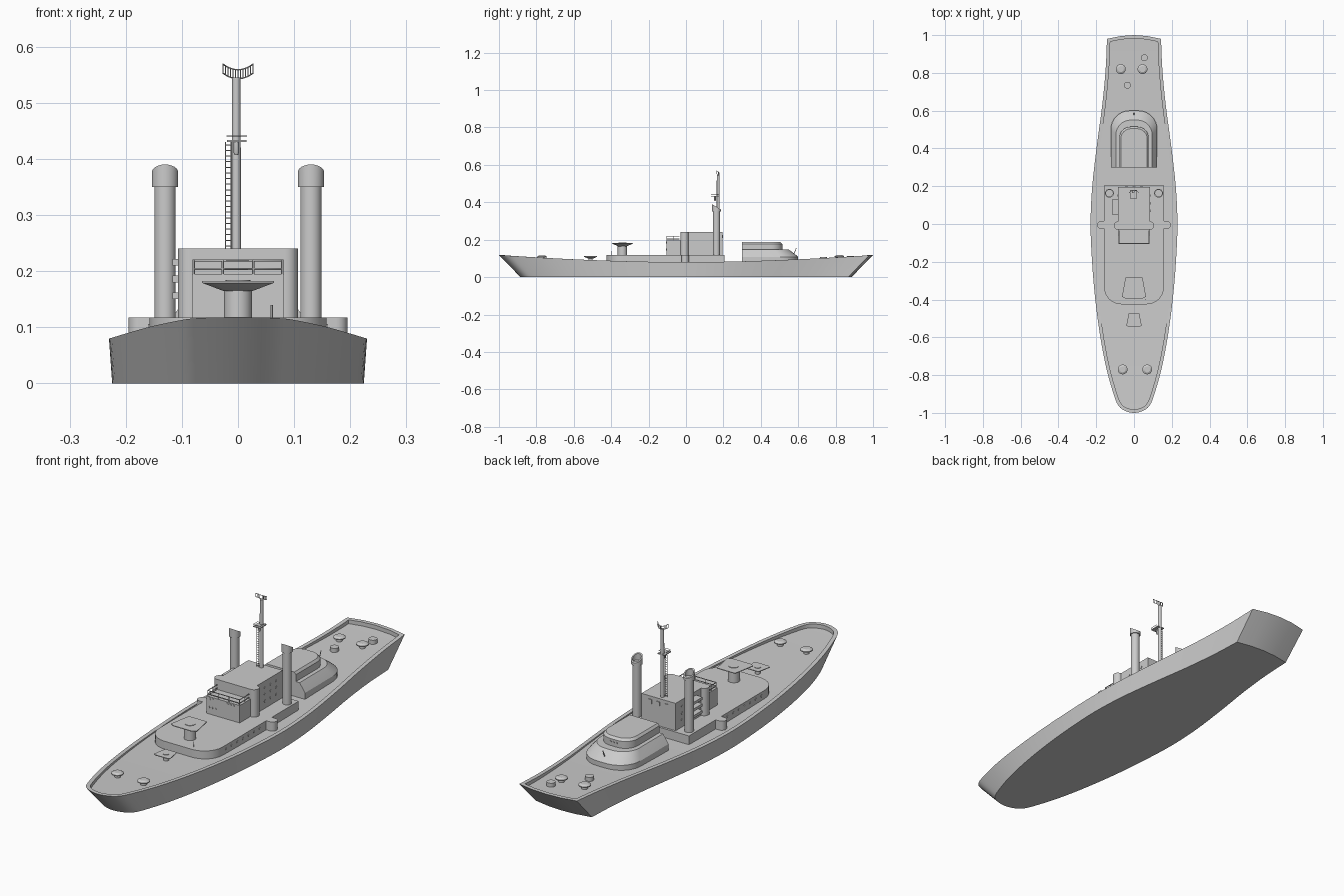
import bpy, bmesh, math
from mathutils import Vector

if "Cube" in bpy.data.objects:
    bpy.data.objects.remove(bpy.data.objects["Cube"], do_unlink=True)

grey = bpy.data.materials.new("ship_grey")
grey.use_nodes = True
grey.diffuse_color = (0.6, 0.6, 0.6, 1)
grey.node_tree.nodes["Principled BSDF"].inputs["Base Color"].default_value = (0.6, 0.6, 0.6, 1)


def finish(name, bm, smooth=True):
    bmesh.ops.remove_doubles(bm, verts=bm.verts, dist=1e-5)
    bmesh.ops.recalc_face_normals(bm, faces=bm.faces)
    me = bpy.data.meshes.new(name)
    bm.to_mesh(me)
    bm.free()
    me.materials.append(grey)
    ob = bpy.data.objects.new(name, me)
    bpy.context.collection.objects.link(ob)
    if smooth:
        bpy.ops.object.select_all(action='DESELECT')
        bpy.context.view_layer.objects.active = ob
        ob.select_set(True)
        bpy.ops.object.shade_smooth_by_angle(angle=math.radians(30))
    return ob


def loft(name, rings):
    """Closed rings of equal length, capped at both ends."""
    bm = bmesh.new()
    vs = [[bm.verts.new(p) for p in r] for r in rings]
    n = len(vs[0])
    for a, b in zip(vs, vs[1:]):
        for i in range(n):
            bm.faces.new((a[i], a[(i + 1) % n], b[(i + 1) % n], b[i]))
    bm.faces.new(vs[0])
    bm.faces.new(vs[-1])
    return finish(name, bm)


def box(name, x0, x1, y0, y1, z0, z1):
    plan = ((x0, y0), (x1, y0), (x1, y1), (x0, y1))
    return loft(name, [[(x, y, z) for x, y in plan] for z in (z0, z1)])


def turned(name, x, y, profile, seg=24):
    """Round part from (radius, height) pairs."""
    angles = [math.tau * i / seg for i in range(seg)]
    return loft(name, [[(x + r * math.cos(a), y + r * math.sin(a), z) for a in angles]
                       for r, z in profile])


def round_end(w, y_flat, y_round, r, z, seg=8):
    """Plan with square corners at y_flat and rounded corners at y_round."""
    s = 1 if y_round > y_flat else -1
    pts = [(w, y_flat, z)]
    for side in (1, -1):
        for i in range(seg + 1):
            a = math.pi / 2 * (i / seg if side > 0 else 1 - i / seg)
            pts.append((side * (w - r + r * math.cos(a)), y_round + s * r * (math.sin(a) - 1), z))
    return pts + [(-w, y_flat, z)]


def capsule(name, w, y, r, z0, z1):
    plan = []
    for side in (1, -1):
        for i in range(13):
            a = math.pi * (i / 12 - 0.5) + (0 if side > 0 else math.pi)
            plan.append((side * (w - r) + r * math.cos(a), y + r * math.sin(a)))
    return loft(name, [[(px, py, z) for px, py in plan] for z in (z0, z1)])


def tube(name, pts, r):
    cu = bpy.data.curves.new(name, 'CURVE')
    cu.dimensions = '3D'
    cu.bevel_depth = r
    cu.bevel_resolution = 1
    cu.use_fill_caps = True
    sp = cu.splines.new('POLY')
    sp.points.add(len(pts) - 1)
    for p, co in zip(sp.points, pts):
        p.co = (*co, 1)
    cu.materials.append(grey)
    ob = bpy.data.objects.new(name, cu)
    bpy.context.collection.objects.link(ob)
    return ob


def porthole(name, loc, axis, r=0.0055):
    """Thin round plate facing along an axis."""
    bm = bmesh.new()
    bmesh.ops.create_cone(bm, cap_ends=True, segments=12, radius1=r, radius2=r, depth=0.004)
    q = Vector(axis).to_track_quat('Z', 'Y')
    for v in bm.verts:
        v.co = q @ v.co + Vector(loc)
    return finish(name, bm, False)


def sheer(y):
    return 0.08 + 0.038 * abs(y) ** 1.8


def deck_z(y):
    return sheer(y) - 0.004 - 0.014 * y * y


# Hull: half plan from bow centre to stern corner, smoothed
half = [(0, -1), (0.045, -0.99), (0.08, -0.965), (0.105, -0.91), (0.145, -0.77), (0.178, -0.6),
        (0.205, -0.4), (0.222, -0.2), (0.23, 0), (0.221, 0.2), (0.196, 0.42), (0.168, 0.63),
        (0.15, 0.82), (0.143, 0.98)]
ctrl = [Vector(p) for p in half]
ext = [Vector((-ctrl[1].x, ctrl[1].y))] + ctrl + [2 * ctrl[-1] - ctrl[-2]]
plan = []
for a, b, c, d in zip(ext, ext[1:], ext[2:], ext[3:]):
    for t in (0, 0.25, 0.5, 0.75):
        plan.append(0.5 * (2 * b + (c - a) * t + (2 * a - 5 * b + 4 * c - d) * t * t
                           + (3 * b - a - 3 * c + d) * t ** 3))
plan += [ctrl[-1], Vector((0.07, 0.995)), Vector((0, 1))]

bm = bmesh.new()
rows = []
last = len(plan) - 1
for i, p in enumerate(plan):
    if i in (0, last):
        inner = p + Vector((0, 0.018 if i == 0 else -0.018))
    else:
        d1, d2 = (p - plan[i - 1]).normalized(), (plan[i + 1] - p).normalized()
        n1, n2 = Vector((-d1.y, d1.x)), Vector((-d2.y, d2.x))
        m = n1 + n2
        inner = p + m / m.dot(n1) * 0.018
    xb, yb = p.x * 0.975, p.y * 0.885
    zt, zd = sheer(p.y), deck_z(p.y)
    prof = [(0, yb, 0), (xb, yb, 0), (p.x, p.y, zt), (inner.x, inner.y, zt),
            (inner.x, inner.y, zd), (0, inner.y, zd)]
    rows.append([bm.verts.new(c) for c in prof])
for a, b in zip(rows, rows[1:]):
    for k in range(5):
        bm.faces.new((a[k], a[k + 1], b[k + 1], b[k]))
bmesh.ops.dissolve_degenerate(bm, dist=1e-6, edges=bm.edges)
hull = finish("hull", bm)
mod = hull.modifiers.new("mirror", 'MIRROR')
mod.use_clip = True

# Lower deckhouse, wings and funnel decks
loft("deckhouse", [round_end(0.158, 0.0, -0.425, 0.09, z) for z in (0.07, 0.117)])
capsule("lower_wings", 0.195, -0.005, 0.02, 0.07, 0.117)
box("funnel_deck", -0.158, 0.158, 0, 0.205, 0.07, 0.117)
for s in (-1, 1):
    for k in range(7):
        porthole("deckhouse_porthole", (s * 0.158, -0.07 - 0.04 * k, 0.1), (s, 0, 0))

# Bridge tower with rounded wings and a lower forward block
box("tower", -0.085, 0.085, -0.03, 0.195, 0.117, 0.24)
capsule("tower_wings", 0.107, -0.008, 0.022, 0.117, 0.24)
box("forward_block", -0.082, 0.082, -0.105, -0.03, 0.117, 0.195)
for x in (-0.068, -0.053, 0.02, 0.035, 0.05):
    porthole("upper_porthole", (x, -0.105, 0.186), (0, -1, 0))
for x in (-0.072, -0.056, -0.04):
    porthole("lower_porthole", (x, -0.105, 0.147), (0, -1, 0))
for s in (-1, 1):
    for z in (0.15, 0.18, 0.21):
        for y in (0.07, 0.11, 0.15):
            porthole("tower_porthole", (s * 0.085, y, z), (s, 0, 0))
for x in (-0.04, 0, 0.04):
    box("rear_window", x - 0.008, x + 0.008, 0.194, 0.198, 0.208, 0.226)
for z in (0.15, 0.18, 0.21):
    box("side_step", -0.117, -0.084, 0.05, 0.13, z, z + 0.012)

# Railing round the forward block
for z in (0.204, 0.219):
    tube("rail", [(-0.079, -0.035, z), (-0.079, -0.102, z), (0.079, -0.102, z),
                  (0.079, -0.035, z)], 0.002)
for x in (-0.079, -0.027, 0.027, 0.079):
    tube("rail_post", [(x, -0.102, 0.193), (x, -0.102, 0.221)], 0.002)
    if abs(x) > 0.05:
        tube("rail_post", [(x, -0.065, 0.193), (x, -0.065, 0.221)], 0.002)

# Funnels with caps cut on a slant, open towards the stern
for s in (-1, 1):
    x, y = s * 0.13, 0.163
    turned("funnel", x, y, [(0.019, 0.11), (0.019, 0.355)])
    angles = [math.tau * i / 24 for i in range(24)]
    rings = []
    for r, low in ((0.0235, True), (0.0235, False), (0.018, False), (0.018, True)):
        rings.append([(x + r * math.cos(a), y + r * math.sin(a),
                       (0.35 if r > 0.02 else 0.357) if low else 0.376 - 0.6 * r * math.sin(a))
                      for a in angles])
    loft("funnel_cap", rings)

# Mast, platform, ladder and curved aerial
turned("mast", -0.003, 0.172, [(0.0085, 0.235), (0.0075, 0.545)], 16)
box("mast_platform", -0.02, 0.015, 0.135, 0.18, 0.43, 0.434)
tube("platform_rail", [(-0.02, 0.175, 0.441), (-0.02, 0.135, 0.441), (0.015, 0.135, 0.441),
                       (0.015, 0.175, 0.441)], 0.001)
turned("mast_lamp", -0.003, 0.155, [(0.003, 0.407), (0.005, 0.412), (0.005, 0.43)], 12)
for x in (-0.022, -0.012):
    tube("ladder_side", [(x, 0.165, 0.24), (x, 0.165, 0.43)], 0.001)
for k in range(19):
    z = 0.245 + 0.01 * k
    tube("ladder_rung", [(-0.022, 0.165, z), (-0.012, 0.165, z)], 0.001)


def aerial(t, z):
    return (0.027 * t, 0.178 - 0.014 * t * t, z + 0.01 * t * t)


steps = [k / 6 for k in range(-6, 7)]
for z in (0.543, 0.559):
    tube("aerial_rim", [aerial(t, z) for t in steps], 0.0012)
for t in steps:
    tube("aerial_bar", [aerial(t, 0.543), aerial(t, 0.559)], 0.0009)

# Aft house: sloped lower tier and smaller upper tier
loft("aft_house_lower", [round_end(w, 0.3, y, r, z) for w, y, r, z in
                         ((0.123, 0.6, 0.1, 0.07), (0.123, 0.6, 0.1, 0.108),
                          (0.112, 0.58, 0.09, 0.125), (0.096, 0.55, 0.078, 0.147))])
loft("aft_house_upper", [round_end(w, 0.3, y, r, z) for w, y, r, z in
                         ((0.078, 0.515, 0.06, 0.14), (0.078, 0.515, 0.06, 0.178),
                          (0.07, 0.505, 0.055, 0.188))])
for x in (-0.015, 0, 0.015):
    porthole("aft_porthole", (x, 0.515, 0.165), (0, 1, 0), 0.005)
tube("aft_pole", [(0, 0.575, 0.12), (0, 0.59, 0.155)], 0.002)

# Flared tables on the foredeck
for name, y, k, z0, z1, r in (("large_table", -0.34, 1, 0.11, 0.165, 0.025),
                              ("small_table", -0.51, 0.63, 0.08, 0.1, 0.011)):
    turned(name + "_post", 0, y, [(r, z0), (r, z1 + 0.002)])
    top = [(-0.064, -0.045), (-0.045, -0.055), (0.045, -0.055), (0.064, -0.045),
           (0.045, 0.056), (-0.045, 0.056)]
    rise = 0.014 * k
    loft(name + "_top", [[(px * f * k, y + py * f * k, z) for px, py in top]
                         for f, z in ((0.42, z1), (1, z1 + rise), (1, z1 + rise + 0.003))])
    turned(name + "_hub", 0, y, [(0.022 * k, z1 + rise), (0.022 * k, z1 + rise + 0.005)])
tube("deck_post", [(0.06, -0.4, 0.11), (0.06, -0.4, 0.14)], 0.002)

# Mushroom vents and low drums on the open decks
for x, y in ((-0.06, -0.77), (0.07, -0.77), (-0.07, 0.82), (0.045, 0.82)):
    z = deck_z(y) - 0.002
    turned("vent", x, y, [(0.013, z), (0.013, z + 0.014), (0.026, z + 0.016),
                          (0.026, z + 0.02), (0.016, z + 0.026)])
for x, y in ((0.055, 0.88), (-0.035, 0.735)):
    z = deck_z(y) - 0.002
    turned("deck_drum", x, y, [(0.018, z), (0.018, z + 0.02)])
